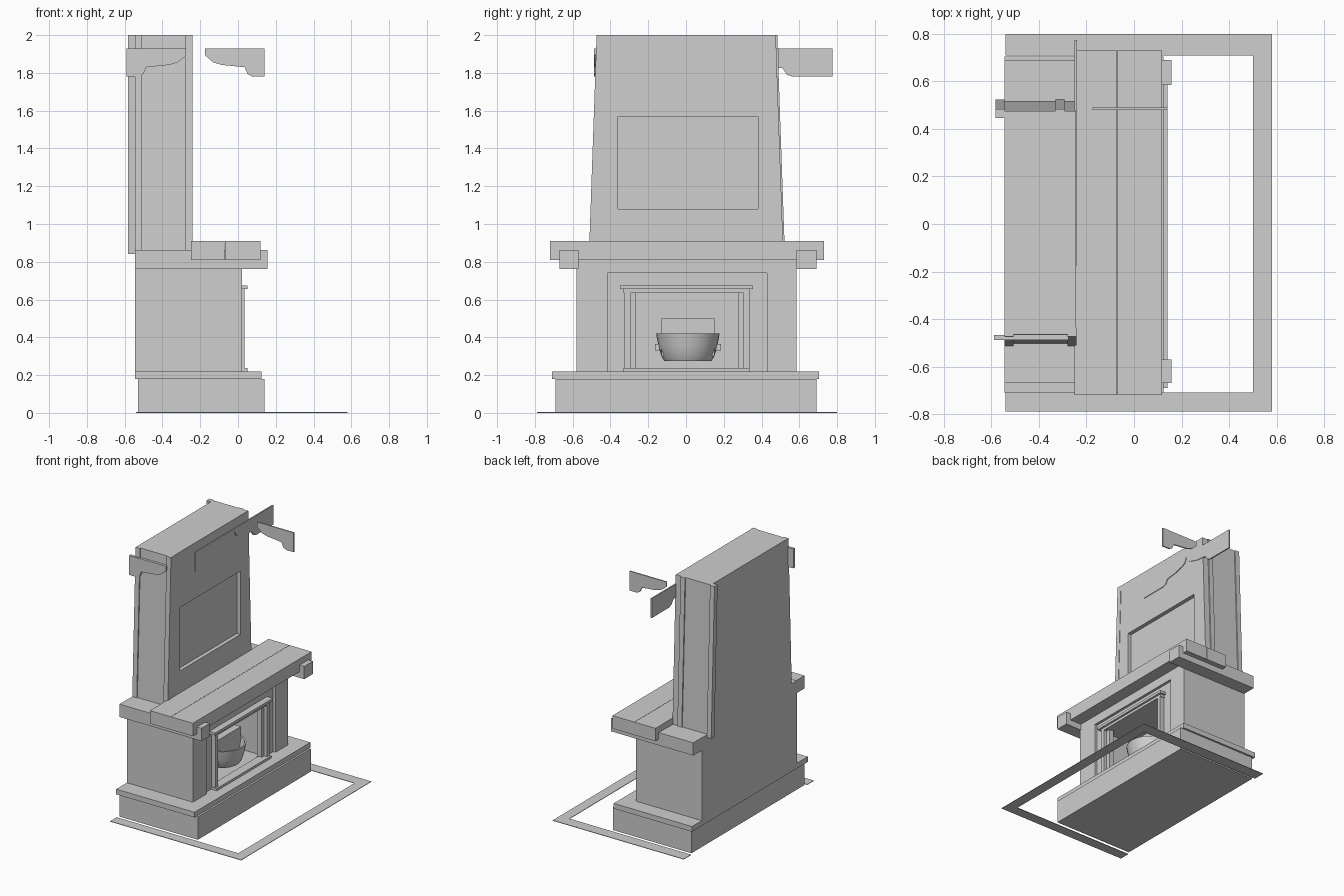
import bpy, bmesh, math
from mathutils import Vector

cube = bpy.data.objects.get("Cube")
if cube:
    bpy.data.objects.remove(cube, do_unlink=True)

grey = bpy.data.materials.new("light_grey")
grey.use_nodes = True
COLOUR = (0.62, 0.62, 0.62, 1)
grey.diffuse_color = COLOUR
grey.node_tree.nodes["Principled BSDF"].inputs["Base Color"].default_value = COLOUR


def finish(name, bm):
    bmesh.ops.recalc_face_normals(bm, faces=bm.faces)
    mesh = bpy.data.meshes.new(name)
    bm.to_mesh(mesh)
    bm.free()
    mesh.materials.append(grey)
    obj = bpy.data.objects.new(name, mesh)
    bpy.context.collection.objects.link(obj)
    return obj


def prism(name, points, axis, start, end):
    """Extrude a flat outline along x, y or z."""
    place = {"x": lambda a, b: (start, a, b),
             "y": lambda a, b: (a, start, b),
             "z": lambda a, b: (a, b, start)}[axis]
    bm = bmesh.new()
    face = bm.faces.new([bm.verts.new(place(a, b)) for a, b in points])
    out = bmesh.ops.extrude_face_region(bm, geom=[face])
    move = Vector([(end - start) * (axis == k) for k in "xyz"])
    verts = [v for v in out["geom"] if isinstance(v, bmesh.types.BMVert)]
    bmesh.ops.translate(bm, verts=verts, vec=move)
    return finish(name, bm)


def box(name, x, y, z):
    return prism(name, [(x[0], y[0]), (x[1], y[0]), (x[1], y[1]), (x[0], y[1])], "z", *z)


# Floor border, open at the back
prism("floor_border", [(-.54, -.79), (.58, -.79), (.58, .8), (-.54, .8),
                       (-.54, .71), (.5, .71), (.5, -.71), (-.54, -.71)], "z", 0, .004)

# Plinth and hearth slab
box("plinth", (-.53, .14), (-.69, .69), (.004, .18))
box("hearth_slab", (-.545, .125), (-.71, .705), (.18, .22))

# Body built round the firebox
box("body_right", (-.545, .02), (-.58, -.415), (.22, .86))
box("body_left", (-.545, .02), (.43, .585), (.22, .86))
box("body_lintel", (-.545, .02), (-.415, .43), (.74, .86))
box("body_back", (-.545, -.45), (-.415, .43), (.22, .74))
box("niche_right", (-.45, 0), (-.415, -.325), (.22, .74))
box("niche_left", (-.45, 0), (.335, .43), (.22, .74))
box("niche_top", (-.45, 0), (-.325, .335), (.64, .74))

# Insert frame with moulded top
for side, a, b in (("right", -.325, -.295), ("left", .305, .335)):
    box("insert_post_" + side, (-.01, .035), (a, b), (.22, .65))
for side, a, b in (("right", -.295, -.265), ("left", .275, .305)):
    box("insert_jamb_" + side, (-.03, .01), (a, b), (.22, .65))
box("insert_head", (-.01, .035), (-.33, .34), (.635, .655))
box("insert_cornice", (-.01, .05), (-.35, .355), (.655, .675))
box("insert_sill", (-.02, .05), (-.33, .335), (.22, .238))

# Pot with handles and a block standing in it
bm = bmesh.new()
profile = [(.125, .275), (.14, .3), (.155, .35), (.168, .42), (.155, .42), (.14, .35), (.12, .295)]
SIDES = 32
rings = []
for r, z in profile:
    rings.append([bm.verts.new((-.14 + r * math.cos(t), .01 + r * math.sin(t), z))
                  for t in (2 * math.pi * i / SIDES for i in range(SIDES))])
for low, high in zip(rings, rings[1:]):
    for i in range(SIDES):
        j = (i + 1) % SIDES
        bm.faces.new((low[i], low[j], high[j], high[i]))
bm.faces.new(rings[0])
bm.faces.new(rings[-1])
pot = finish("pot", bm)
bpy.context.view_layer.objects.active = pot
pot.select_set(True)
bpy.ops.object.shade_smooth_by_angle(angle=math.radians(35))
pot.select_set(False)
for side, s in (("right", -1), ("left", 1)):
    y = sorted((.01 + s * .15, .01 + s * .175))
    box("pot_handle_" + side, (-.17, -.11), y, (.33, .365))
box("pot_block", (-.2, -.08), (-.13, .15), (.3, .5))

# Corbel beams and mantel shelf
box("corbel_right", (-.545, .157), (-.67, -.57), (.763, .862))
box("corbel_left", (-.545, .157), (.585, .69), (.763, .862))
box("shelf_back", (-.25, -.071), (-.72, .73), (.81, .91))
box("shelf_front", (-.069, .118), (-.72, .73), (.81, .91))


# Tapered hood with a recessed front panel
def edge(s, z, out=0.0):
    half = .51 - (z - .86) * .035
    return .005 + s * (half + out)


hood = prism("hood", [(edge(-1, .86), .86), (edge(1, .86), .86),
                      (edge(1, 2), 2), (edge(-1, 2), 2)], "x", -.545, -.245)
cutter = box("panel_cutter", (-.275, -.1), (-.36, .38), (1.08, 1.57))
cutter.hide_render = True
cut = hood.modifiers.new("recess", "BOOLEAN")
cut.operation = "DIFFERENCE"
cut.solver = "EXACT"
cut.object = cutter
bpy.context.view_layer.objects.active = hood
bpy.ops.object.modifier_apply(modifier=cut.name)
bpy.data.objects.remove(cutter, do_unlink=True)

# Upright strips on the hood sides
for name, s, x0, bottom in (("right_back", -1, -.545, .86), ("right_front", -1, -.28, .86),
                            ("left_back", 1, -.582, .84), ("left_front", 1, -.33, .86)):
    prism("strip_" + name, [(edge(s, bottom, -.03), bottom), (edge(s, bottom, .008), bottom),
                            (edge(s, 2, .008), 2), (edge(s, 2, -.03), 2)], "x", x0, x0 + .038)

# Scalloped boards: half outline as distance from the peak and height
half = [(.02, 1.875), (.045, 1.855), (.09, 1.842), (.13, 1.838), (.21, 1.83),
        (.225, 1.795), (.25, 1.78), (.315, 1.78), (.315, 1.93)]
prism("side_board_left", [(-.175, 1.93), (-.175, 1.895)]
      + [(-.175 + d, z) for d, z in half], "y", .48, .49)
prism("side_board_right", [(-.275, 1.93), (-.275, 1.895)]
      + [(-.275 - d, z) for d, z in half], "y", -.488, -.468)
curve = [(.02, 1.87), (.045, 1.855), (.12, 1.835), (.21, 1.825),
         (.235, 1.79), (.265, 1.78), (.475, 1.78), (.475, 1.93)]
prism("front_board", [(.3 - d, z) for d, z in reversed(curve)] + [(.3, 1.91)]
      + [(.3 + d, z) for d, z in curve], "x", -.25, -.24)
